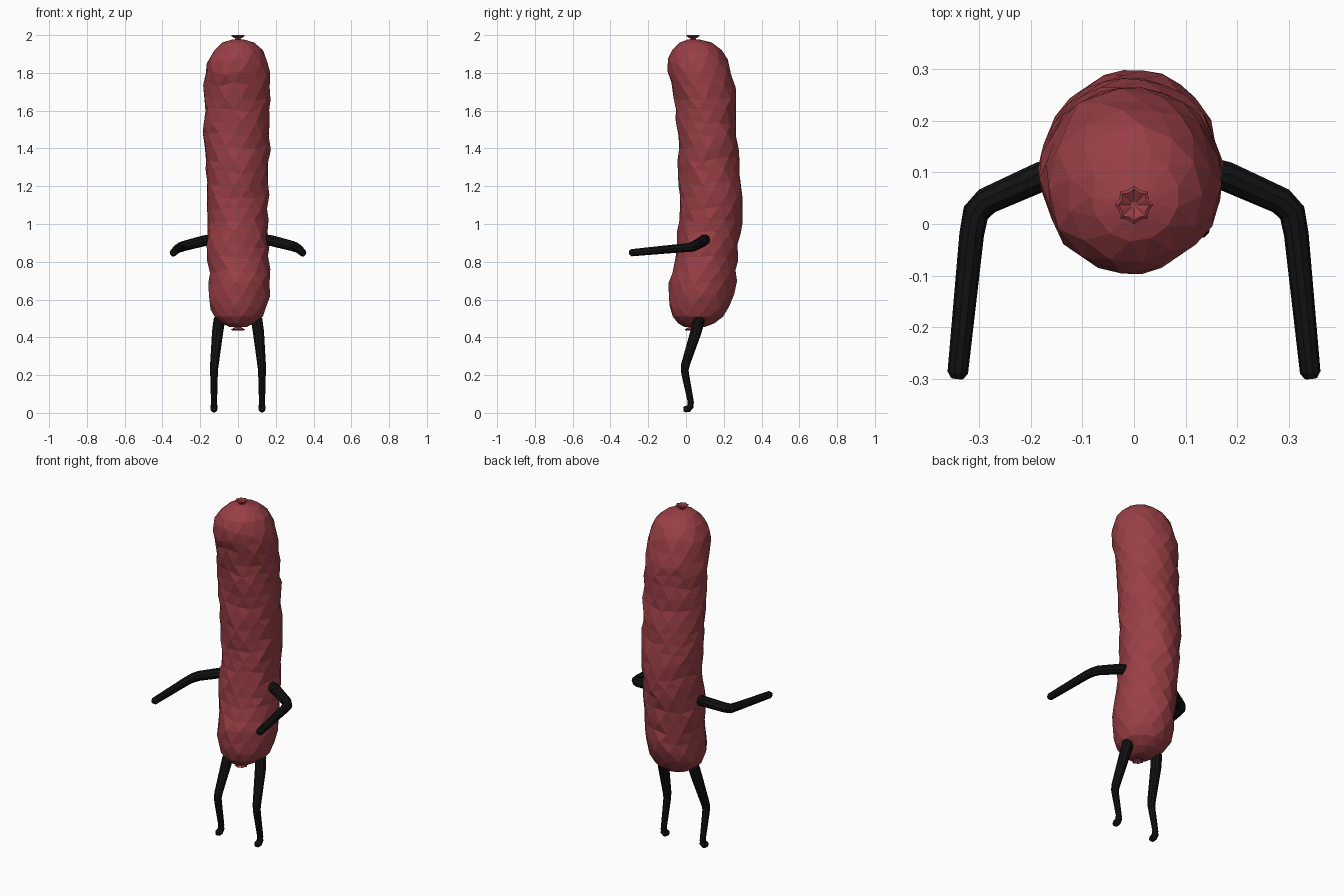
import bpy, bmesh, math, random
from mathutils import Vector

if "Cube" in bpy.data.objects:
    bpy.data.objects.remove(bpy.data.objects["Cube"])

random.seed(7)


def material(name, rgb):
    m = bpy.data.materials.new(name)
    m.diffuse_color = (*rgb, 1)
    m.use_nodes = True
    m.node_tree.nodes["Principled BSDF"].inputs["Base Color"].default_value = m.diffuse_color
    return m


RED = material("sausage red", (0.32, 0.05, 0.06))
BLACK = material("limb black", (0.006, 0.006, 0.006))


def loft(name, rings, mat, triangulate=False):
    """Skin a stack of closed vertex loops and cap both ends."""
    bm = bmesh.new()
    loops = [[bm.verts.new(p) for p in ring] for ring in rings]
    n = len(loops[0])
    for a, b in zip(loops, loops[1:]):
        for i in range(n):
            j = (i + 1) % n
            bm.faces.new((a[i], a[j], b[j], b[i]))
    bm.faces.new(loops[0][::-1])
    bm.faces.new(loops[-1])
    bmesh.ops.recalc_face_normals(bm, faces=bm.faces)
    if triangulate:
        bmesh.ops.triangulate(bm, faces=bm.faces)
    me = bpy.data.meshes.new(name)
    bm.to_mesh(me)
    bm.free()
    me.materials.append(mat)
    ob = bpy.data.objects.new(name, me)
    bpy.context.collection.objects.link(ob)
    return ob


def tube(name, path, radii, mat, sides=10):
    """Round limb along a path, with rounded ends."""
    pts = [Vector(p) for p in path]
    stations = []
    for i, p in enumerate(pts):
        a, b = pts[max(i - 1, 0)], pts[min(i + 1, len(pts) - 1)]
        d = (p - a).normalized() + (b - p).normalized()
        stations.append((p, d.normalized(), radii[i]))
    p, d, r = stations[0]
    stations.insert(0, (p - d * r * 0.6, d, r * 0.6))
    p, d, r = stations[-1]
    stations.append((p + d * r * 0.6, d, r * 0.6))
    rings, u = [], stations[0][1].orthogonal()
    for p, d, r in stations:
        u = (u - d * u.dot(d)).normalized()
        v = d.cross(u)
        rings.append([p + r * (math.cos(t) * u + math.sin(t) * v)
                      for t in (2 * math.pi * k / sides for k in range(sides))])
    return loft(name, rings, mat)


# Sausage body: height, left, right, front, back
PROFILE = [
    (0.455, -.045, .045, -.01, .10), (0.475, -.085, .085, -.04, .15),
    (0.51, -.125, .13, -.068, .195), (0.56, -.15, .15, -.08, .225),
    (0.62, -.16, .163, -.092, .25), (0.70, -.152, .163, -.083, .262),
    (0.80, -.16, .163, -.06, .27), (0.90, -.162, .157, -.047, .275),
    (1.00, -.158, .152, -.04, .29), (1.10, -.158, .155, -.035, .302),
    (1.20, -.163, .160, -.035, .292), (1.30, -.17, .163, -.04, .285),
    (1.40, -.175, .168, -.04, .273), (1.50, -.177, .172, -.047, .262),
    (1.60, -.175, .165, -.05, .26), (1.70, -.178, .166, -.07, .26),
    (1.80, -.175, .162, -.09, .243), (1.87, -.160, .152, -.09, .223),
    (1.93, -.12, .125, -.07, .18), (1.965, -.075, .08, -.025, .13),
    (1.977, -.03, .03, .01, .07)]


def profile_at(z):
    for a, b in zip(PROFILE, PROFILE[1:]):
        if z <= b[0]:
            t = (z - a[0]) / (b[0] - a[0])
            return [p + (q - p) * t for p, q in zip(a[1:], b[1:])]
    return PROFILE[-1][1:]


SIDES = 13
heights = [0.455, 0.475, 0.51, 0.56] + [0.62 + 0.0656 * i for i in range(19)] \
    + [1.86, 1.92, 1.96, 1.977]
rings = []
for k, z in enumerate(heights):
    end = k < 3 or k > len(heights) - 4
    ring = []
    for i in range(SIDES):
        t = 2 * math.pi * (i + 0.5 * (k % 2)) / SIDES
        dz = 0 if end else random.uniform(-0.016, 0.016)
        l, r, f, b = profile_at(z + dz)
        s = 1.02 + random.uniform(-0.045, 0.04) * (0.3 if end else 1)
        ring.append(((l + r) / 2 + (r - l) / 2 * s * math.cos(t),
                     (f + b) / 2 + (b - f) / 2 * s * math.sin(t), z + dz))
    rings.append(ring)
loft("sausage_body", rings, RED, True)


# Twisted casing knots: pinched neck, flared frilly rim, dished end
def knot(name, x, y, z, up):
    rings = []
    for h, rad in ((-0.012, .022), (0.008, .012), (0.023, .034), (0.027, .028), (0.014, .006)):
        rings.append([(x + rad * (1 + 0.1 * (-1) ** i) * math.cos(i * math.pi / 8),
                       y + rad * (1 + 0.1 * (-1) ** i) * math.sin(i * math.pi / 8),
                       z + up * h) for i in range(16)])
    loft(name, rings, RED, True)


knot("top_knot", 0, 0.037, 1.973, 1)
knot("bottom_knot", 0, 0.03, 0.464, -1)

# Arms and legs, mirrored left and right
for side, s in (("right", 1), ("left", -1)):
    tube(side + "_arm",
         [(s * .13, .105, .918), (s * .18, .092, .911), (s * .285, .045, .884),
          (s * .307, .022, .876), (s * .315, -.02, .873), (s * .342, -.288, .848)],
         [.029, .029, .027, .026, .024, .02], BLACK)
    tube(side + "_leg",
         [(s * .098, .07, .497), (s * .108, .053, .43), (s * .125, -.003, .255),
          (s * .127, -.007, .225), (s * .127, -.001, .19), (s * .127, .027, .05)],
         [.031, .030, .023, .021, .02, .016], BLACK)
    # Small curled foot
    tube(side + "_foot",
         [(s * .127, .025, .056), (s * .127, .024, .034), (s * .127, .012, .022),
          (s * .127, -.003, .020)],
         [.016, .018, .019, .018], BLACK)
